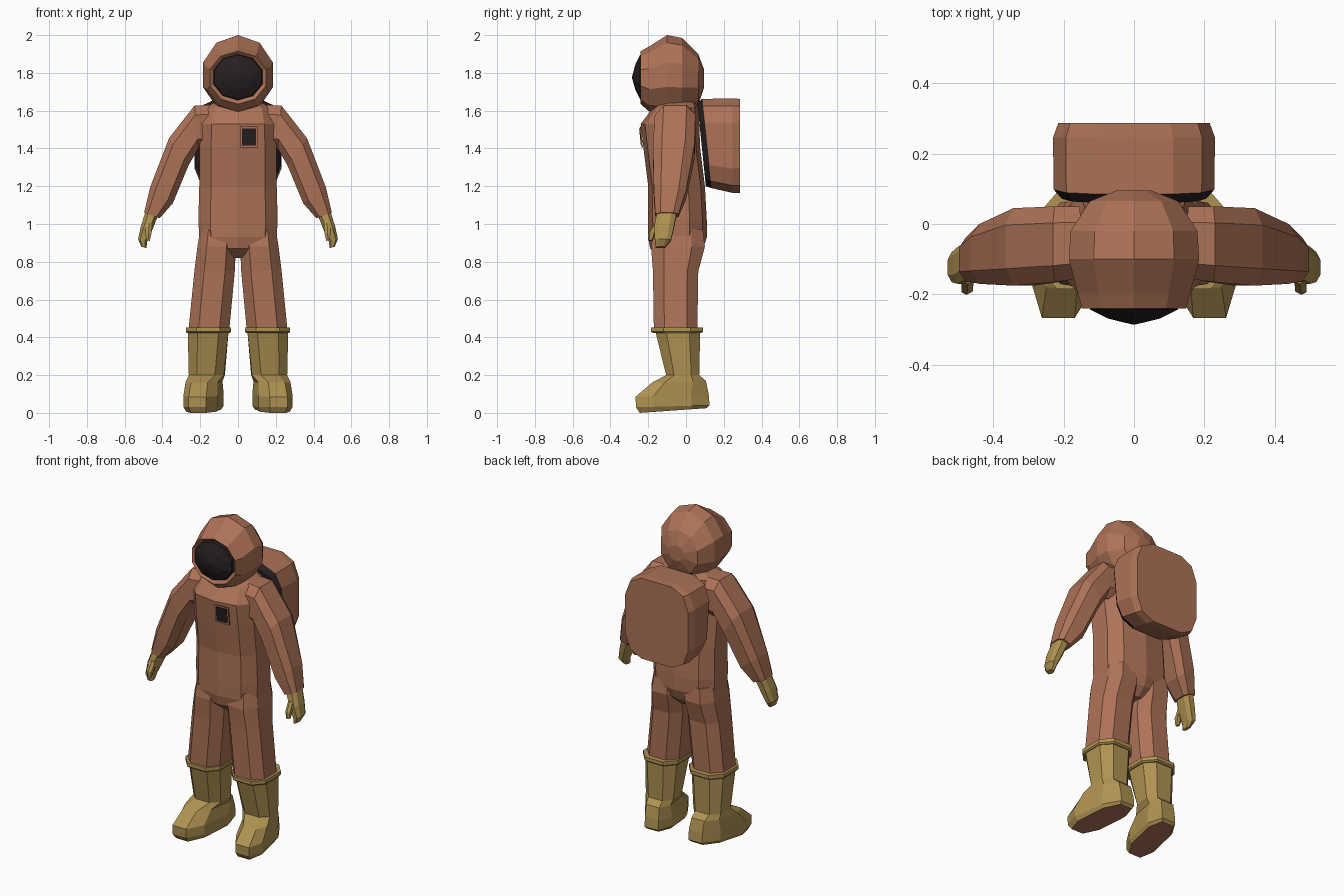
import bpy, bmesh, math
from mathutils import Vector


def material(name, rgb):
    m = bpy.data.materials.new(name)
    m.diffuse_color = (*rgb, 1)
    return m


SUIT = material("rust suit fabric", (0.42, 0.17, 0.095))
RUBBER = material("ochre rubber", (0.43, 0.29, 0.085))
DARK = material("dark glass", (0.02, 0.013, 0.015))


def ring(a, b, w, n, p, half):
    """Closed section spanning a to b, with half width vector w; p < 1 makes it boxier."""
    a, b, w = Vector(a), Vector(b), Vector(w)
    c, u = (a + b) / 2, (a - b) / 2
    f = lambda x: math.copysign(abs(x) ** p, x) if abs(x) > 1e-6 else 0
    ts = [2 * math.pi * (i + (0.5 if half else 0)) / n for i in range(n)]
    mc, ms = max(f(math.cos(t)) for t in ts), max(f(math.sin(t)) for t in ts)
    return [c + u * (f(math.cos(t)) / mc) + w * (f(math.sin(t)) / ms) for t in ts]


def loft(name, sections, mats, n=8, p=0.75, half=True, mirror=False, rule=None):
    bm = bmesh.new()
    rows = [[bm.verts.new(v) for v in ring(*s, n, p, half)] for s in sections]
    for r, s in zip(rows, rows[1:]):
        for i in range(n):
            j = (i + 1) % n
            bm.faces.new((r[i], r[j], s[j], s[i]))
    bm.faces.new(rows[0][::-1])
    bm.faces.new(rows[-1])
    bmesh.ops.recalc_face_normals(bm, faces=bm.faces[:])
    if rule:
        for f in bm.faces:
            f.material_index = rule(f)
    me = bpy.data.meshes.new(name)
    bm.to_mesh(me)
    bm.free()
    for m in mats:
        me.materials.append(m)
    ob = bpy.data.objects.new(name, me)
    bpy.context.collection.objects.link(ob)
    if mirror:
        ob.modifiers.new("Mirror", 'MIRROR').use_mirror_merge = False
    return ob


def level(z, x, rx, y0, y1):
    """Horizontal section."""
    return ((x, y0, z), (x, y1, z), (rx, 0, 0))


def upright(y, rx, z0, z1, lean=0):
    """Section facing the front; lean pushes its bottom edge back."""
    return ((0, y + lean, z0), (0, y, z1), (rx, 0, 0))


def limb(xo, zo, xi, zi, y0, y1):
    """Arm section from outer to inner edge."""
    y = (y0 + y1) / 2
    return ((xo, y, zo), (xi, y, zi), (0, (y1 - y0) / 2, 0))


def foot(x0, x1, rx, y0, z0, y1, z1):
    """Boot section from toe point to heel point."""
    return ((x0, y0, z0), (x1, y1, z1), (rx, 0, 0))


# Torso
loft("torso", [level(0.82, 0, 0.05, -0.13, 0.04), level(0.87, 0, 0.13, -0.19, 0.09),
               level(0.93, 0, 0.205, -0.2, 0.11),
               level(1.02, 0, 0.21, -0.2, 0.11), level(1.2, 0, 0.205, -0.2, 0.1),
               level(1.4, 0, 0.205, -0.225, 0.075), level(1.53, 0, 0.2, -0.24, 0.07),
               level(1.615, 0, 0.18, -0.175, 0.065), level(1.66, 0, 0.09, -0.14, 0.05)],
     [SUIT], n=10, p=0.75, half=False)

# Hood, open at the front rim
loft("hood", [upright(0.095, 0.05, 1.72, 1.82), upright(0.065, 0.125, 1.63, 1.9),
              upright(-0.02, 0.18, 1.585, 1.985), upright(-0.1, 0.185, 1.58, 2.0),
              upright(-0.195, 0.16, 1.595, 1.94), upright(-0.24, 0.148, 1.635, 1.915),
              upright(-0.225, 0.13, 1.655, 1.9)],
     [SUIT], n=10, p=1, half=False)

# Domed visor
loft("visor", [upright(-0.222, 0.13, 1.655, 1.9), upright(-0.243, 0.125, 1.66, 1.895),
               upright(-0.268, 0.075, 1.71, 1.845), upright(-0.285, 0.006, 1.77, 1.782)],
     [DARK], n=10, p=1, half=False)


def chest_plate(name, half_width, z0, z1, lift, mat):
    loft(name, [((0.058, -0.237 - lift, z1), (0.058, -0.23 - lift, z1), (half_width, 0, 0)),
                ((0.058, -0.228 - lift, z0), (0.058, -0.22 - lift, z0), (half_width, 0, 0))],
         [mat], n=4, p=1)


# Chest badge with its fabric backing
chest_plate("badge_backing", 0.047, 1.405, 1.515, 0.008, SUIT)
chest_plate("chest_badge", 0.037, 1.415, 1.505, 0.011, DARK)

# Backpack with a dark padded inner side
loft("backpack", [upright(0.06, 0.205, 1.2, 1.64, 0.045), upright(0.085, 0.228, 1.19, 1.662, 0.05),
                  upright(0.245, 0.23, 1.165, 1.665), upright(0.287, 0.215, 1.165, 1.662)],
     [SUIT, DARK], n=12, p=0.55,
     rule=lambda f: 1 if f.normal.y < -0.4 else 0)

# Sleeves
loft("sleeves", [limb(0.15, 1.63, 0.17, 1.4, -0.155, 0.05), limb(0.23, 1.627, 0.21, 1.4, -0.165, 0.05),
                 limb(0.365, 1.455, 0.262, 1.31, -0.175, 0.045), limb(0.465, 1.195, 0.345, 1.11, -0.17, 0.0),
                 limb(0.497, 1.06, 0.415, 1.03, -0.162, -0.04)],
     [SUIT], p=0.65, mirror=True)

# Gloves: palm with fingers, and thumb
loft("gloves", [limb(0.49, 1.065, 0.425, 1.04, -0.155, -0.05), limb(0.515, 0.985, 0.455, 0.965, -0.17, -0.065),
                limb(0.529, 0.92, 0.482, 0.905, -0.165, -0.08), limb(0.512, 0.88, 0.484, 0.872, -0.16, -0.11)],
     [RUBBER], mirror=True)
loft("thumbs", [limb(0.488, 1.01, 0.455, 1.0, -0.17, -0.13), limb(0.49, 0.955, 0.458, 0.95, -0.2, -0.16),
                limb(0.487, 0.915, 0.467, 0.91, -0.2, -0.175)],
     [RUBBER], n=6, mirror=True)

# Trouser legs
loft("trouser_legs", [level(0.97, 0.11, 0.09, -0.17, 0.09), level(0.88, 0.113, 0.102, -0.185, 0.1),
                      level(0.75, 0.124, 0.107, -0.175, 0.065), level(0.43, 0.155, 0.108, -0.17, 0.06)],
     [SUIT], mirror=True)

# Boot cuffs
loft("boot_cuffs", [level(0.422, 0.157, 0.113, -0.175, 0.08), level(0.43, 0.157, 0.119, -0.185, 0.09),
                    level(0.452, 0.157, 0.119, -0.185, 0.09)],
     [RUBBER], mirror=True)

# Boots, toes turned out, with suit-coloured soles
loft("boots", [foot(0.158, 0.158, 0.108, -0.162, 0.43, 0.075, 0.43),
               foot(0.17, 0.16, 0.093, -0.105, 0.2, 0.07, 0.2),
               foot(0.205, 0.155, 0.085, -0.18, 0.16, 0.105, 0.17),
               foot(0.215, 0.15, 0.09, -0.267, 0.085, 0.12, 0.1),
               foot(0.215, 0.15, 0.09, -0.265, 0.03, 0.125, 0.04),
               foot(0.21, 0.152, 0.078, -0.245, 0.0, 0.11, 0.025)],
     [RUBBER, SUIT], mirror=True, p=0.75,
     rule=lambda f: 1 if f.normal.z < -0.9 else 0)
